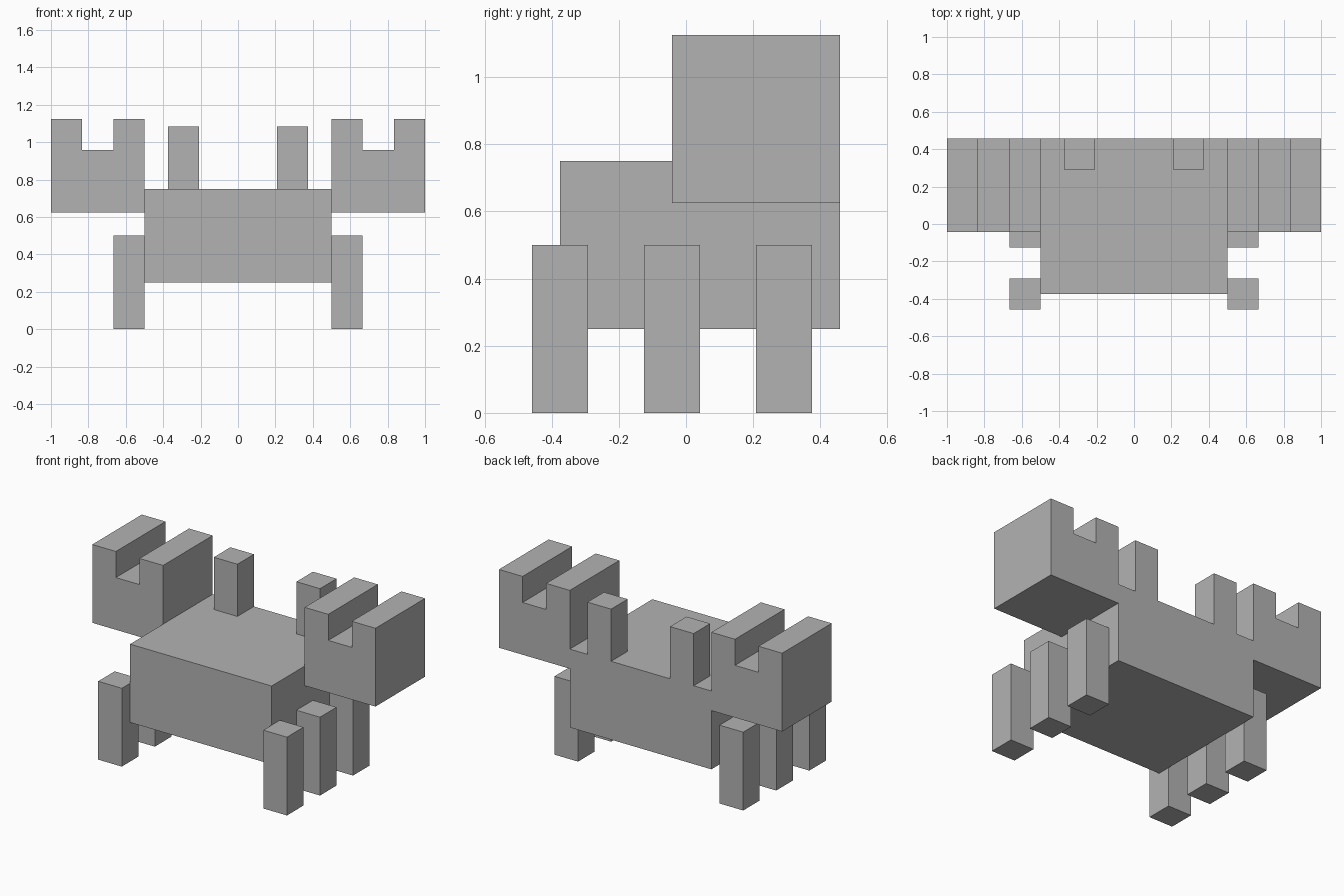
import bpy
import bmesh

default = bpy.data.objects.get("Cube")
if default:
    bpy.data.objects.remove(default, do_unlink=True)

U = 1 / 24  # modelling grid step

grey = bpy.data.materials.new("plain grey")
grey.use_nodes = True
colour = (0.45, 0.45, 0.45, 1)
grey.diffuse_color = colour
grey.node_tree.nodes["Principled BSDF"].inputs["Base Color"].default_value = colour


def extrude_profile(name, profile, y0, y1, side=1):
    """Extrude an x-z outline from y0 to y1, mirrored in x when side is -1."""
    bm = bmesh.new()
    face = bm.faces.new([bm.verts.new((side * x * U, y0 * U, z * U)) for x, z in profile])
    ext = bmesh.ops.extrude_face_region(bm, geom=[face])
    moved = [v for v in ext["geom"] if isinstance(v, bmesh.types.BMVert)]
    bmesh.ops.translate(bm, verts=moved, vec=(0, (y1 - y0) * U, 0))
    bmesh.ops.recalc_face_normals(bm, faces=bm.faces)
    mesh = bpy.data.meshes.new(name)
    bm.to_mesh(mesh)
    bm.free()
    mesh.materials.append(grey)
    obj = bpy.data.objects.new(name, mesh)
    bpy.context.collection.objects.link(obj)
    return obj


def box(name, x0, x1, y0, y1, z0, z1, side=1):
    return extrude_profile(name, [(x0, z0), (x1, z0), (x1, z1), (x0, z1)], y0, y1, side)


# Body
box("body", -12, 12, -9, 11, 6, 18)

claw = [(12, 15), (24, 15), (24, 27), (20, 27), (20, 23), (16, 23), (16, 27), (12, 27)]

for label, side in (("left", 1), ("right", -1)):
    # Notched claw
    extrude_profile(label + "_claw", claw, -1, 11, side)
    # Eye stalk
    box(label + "_eye_stalk", 5, 9, 7, 11, 18, 26, side)
    # Three legs
    for place, y in (("front", -11), ("middle", -3), ("rear", 5)):
        box(f"{label}_{place}_leg", 12, 16, y, y + 4, 0, 12, side)
